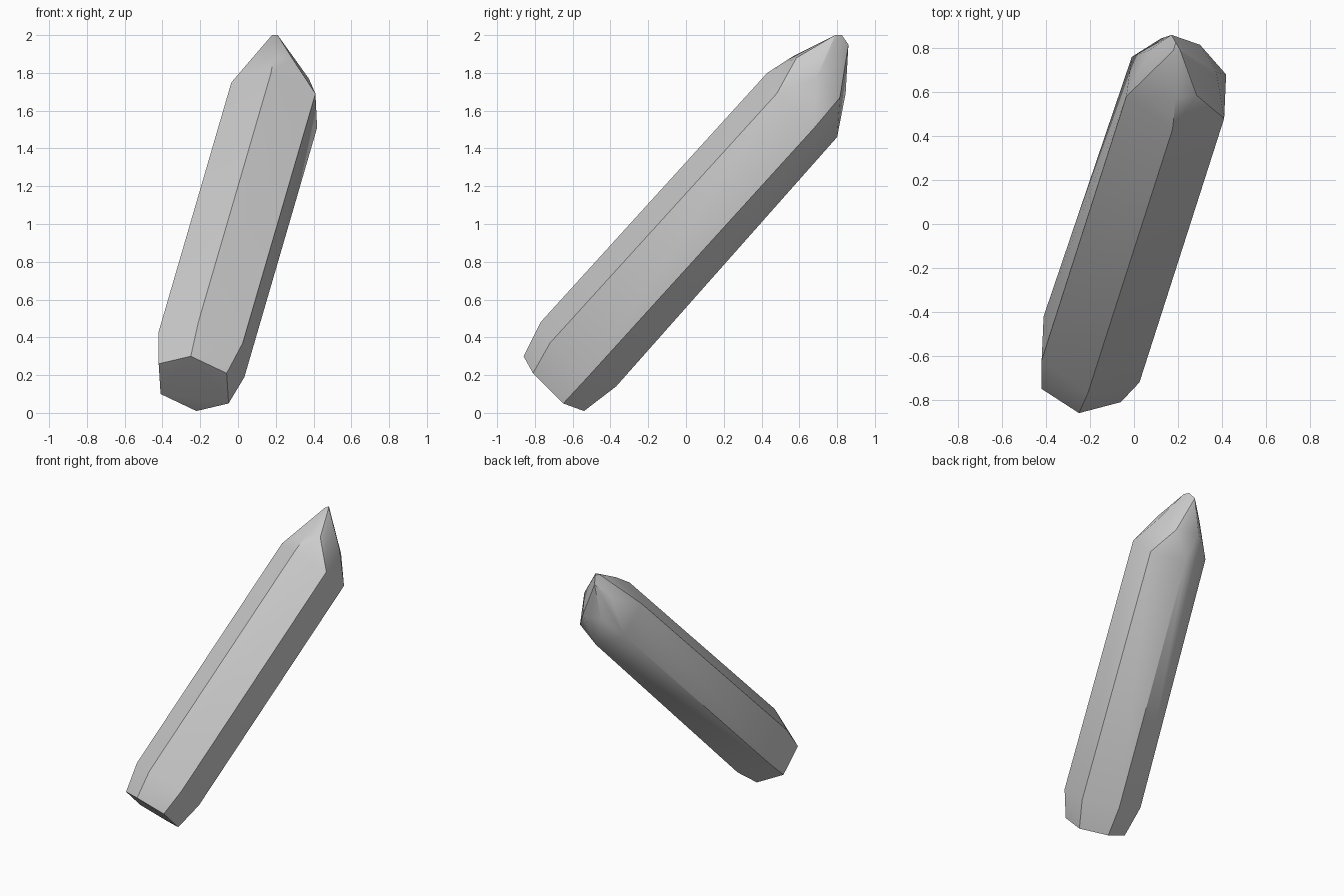
import bpy
import bmesh
import math
from mathutils import Vector

old = bpy.data.objects.get("Cube")
if old:
    bpy.data.objects.remove(old, do_unlink=True)

# Stone material
stone = bpy.data.materials.new("grey_crystal")
stone.use_nodes = True
colour = (0.6, 0.6, 0.6, 1)
stone.diffuse_color = colour
stone.node_tree.nodes["Principled BSDF"].inputs["Base Color"].default_value = colour


def hexagon(centre, half):
    """Six corners from three, the others opposite through the centre."""
    c = Vector(centre)
    corners = [Vector(p) for p in half]
    return corners + [2 * c - p for p in corners]


# Bevelled foot: narrow base ring and full-width ring
base = hexagon((-0.235, -0.70, 0.155),
               [(-0.42, -0.75, 0.26), (-0.25, -0.86, 0.30), (-0.06, -0.81, 0.21)])
shaft_low = hexagon((-0.193, -0.57, 0.31),
                    [(-0.42, -0.62, 0.43), (-0.21, -0.77, 0.48), (0.025, -0.72, 0.37)])

# Long shaft: the same section carried along the leaning axis
axis = Vector((0.385, 1.2, 1.32))
shaft_high = [p + axis for p in shaft_low]
shaft_high[4] = Vector((0.20, 0.80, 1.46))
shaft_high[5] = Vector((-0.01, 0.76, 1.57))

# Chipped point: shoulder facets and the small ridge on top
shoulder = [(0.285, 0.585, 1.88), (0.375, 0.69, 1.77), (0.30, 0.815, 1.67),
            (0.125, 0.845, 1.69), (0.07, 0.79, 1.84), (0.04, 0.66, 1.84),
            (0.19, 0.57, 1.89)]
ridge = [(0.18, 0.79, 2.0), (0.21, 0.79, 2.0), (0.19, 0.825, 2.0), (0.17, 0.86, 1.95)]

# Wrap the cut facets around the corners
bm = bmesh.new()
for p in base + shaft_low + shaft_high + shoulder + ridge:
    bm.verts.new(p)
hull = bmesh.ops.convex_hull(bm, input=bm.verts[:])
unused = set(hull["geom_interior"]) | set(hull["geom_unused"])
bmesh.ops.delete(bm, geom=[v for v in unused if isinstance(v, bmesh.types.BMVert)],
                 context='VERTS')
bmesh.ops.dissolve_limit(bm, angle_limit=math.radians(3),
                         verts=bm.verts[:], edges=bm.edges[:])
bmesh.ops.recalc_face_normals(bm, faces=bm.faces[:])

mesh = bpy.data.meshes.new("crystal_shard")
bm.to_mesh(mesh)
bm.free()
mesh.materials.append(stone)
shard = bpy.data.objects.new("crystal_shard", mesh)
bpy.context.collection.objects.link(shard)

# Soft shading over shallow facets, crisp main edges
bpy.ops.object.select_all(action='DESELECT')
shard.select_set(True)
bpy.context.view_layer.objects.active = shard
bpy.ops.object.shade_smooth_by_angle(angle=math.radians(30))
